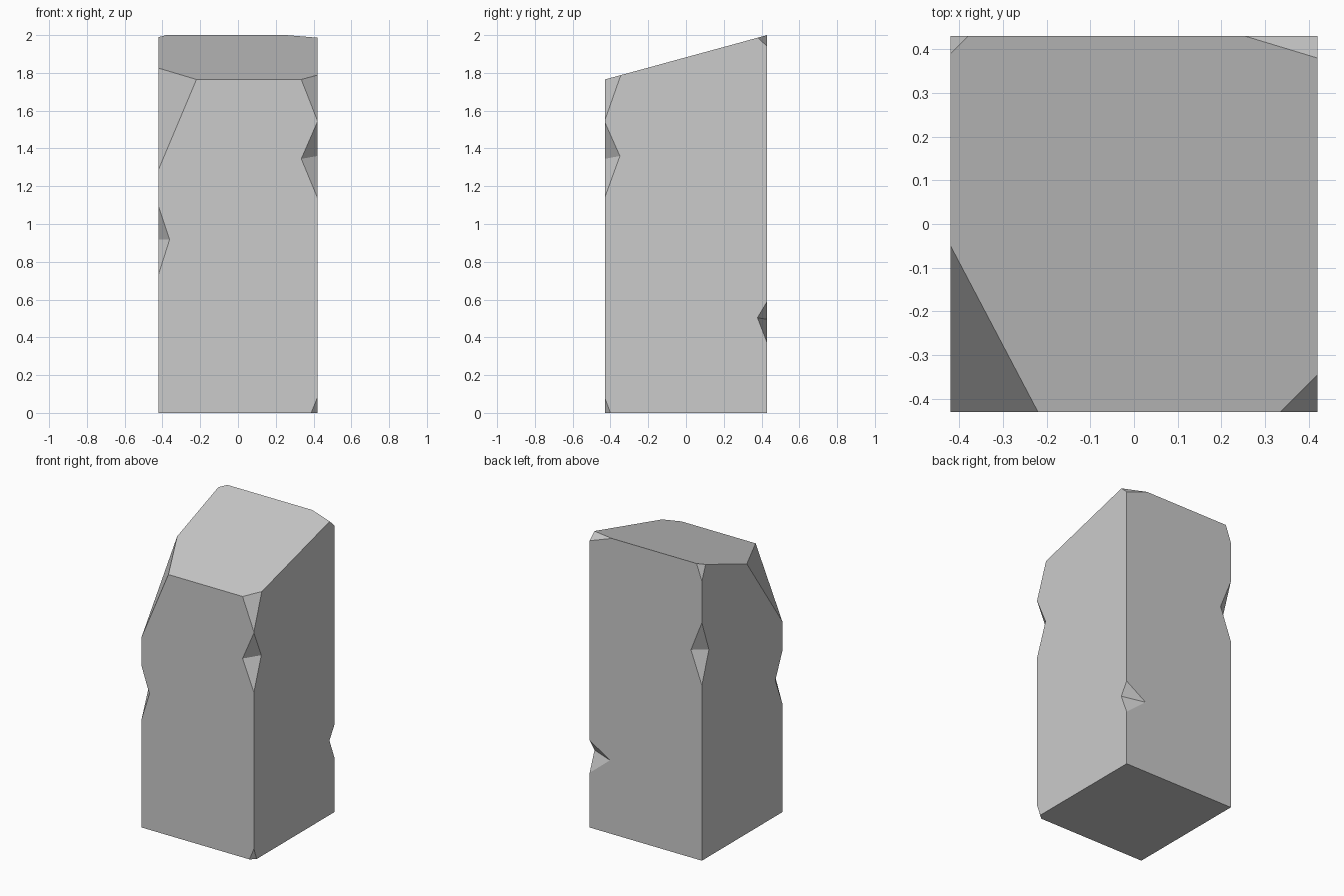
import bpy, bmesh
from mathutils import Vector

if "Cube" in bpy.data.objects:
    bpy.data.objects.remove(bpy.data.objects["Cube"])

X, Y, FRONT_Z, BACK_Z = 0.42, 0.43, 1.765, 2.0


def hull_object(name, points):
    bm = bmesh.new()
    for p in points:
        bm.verts.new(p)
    bmesh.ops.convex_hull(bm, input=bm.verts[:])
    bmesh.ops.dissolve_limit(bm, angle_limit=0.001, verts=bm.verts[:], edges=bm.edges[:])
    bmesh.ops.recalc_face_normals(bm, faces=bm.faces[:])
    mesh = bpy.data.meshes.new(name)
    bm.to_mesh(mesh)
    bm.free()
    obj = bpy.data.objects.new(name, mesh)
    bpy.context.collection.objects.link(obj)
    return obj


def cut(target, points, kept):
    """Subtract a tetrahedron, enlarged about the first `kept` points so it
    pokes out of the stone while its cutting planes stay in place."""
    pts = [Vector(p) for p in points]
    centre = sum(pts[:kept], Vector()) / kept
    tool = hull_object("chip_cutter", [centre + (p - centre) * 1.5 for p in pts])
    tool.hide_render = True
    mod = target.modifiers.new("chip", 'BOOLEAN')
    mod.operation, mod.solver, mod.object = 'DIFFERENCE', 'EXACT', tool
    bpy.context.view_layer.objects.active = target
    bpy.ops.object.modifier_apply(modifier=mod.name)
    bpy.data.objects.remove(tool)


# Block with a top sloping down to the front
stone = hull_object("standing_stone", [
    (x, y, z) for x in (-X, X) for y, top in ((-Y, FRONT_Z), (Y, BACK_Z)) for z in (0, top)])


def top_z(y):
    return FRONT_Z + (BACK_Z - FRONT_Z) * (y + Y) / (2 * Y)


# Broken corners: side signs, x on front/back edge, y on side edge, z down the edge
for sx, sy, px, py, pz in ((-1, -1, -0.22, -0.0115, 1.29),
                           (1, -1, 0.335, -0.345, 1.548),
                           (1, 1, 0.255, 0.38, 1.94),
                           (-1, 1, -0.38, 0.39, 1.89)):
    x, y = sx * X, sy * Y
    cut(stone, [(px, y, top_z(y)), (x, py, top_z(py)), (x, y, pz), (x, y, top_z(y))], 3)
cut(stone, [(0.387, -Y, 0), (X, -0.40, 0), (X, -Y, 0.08), (X, -Y, 0)], 3)

# Edge notches: side signs, (x, z) on front/back, (y, z) on side, lower and upper end
for sx, sy, (px, pz), (qy, qz), low, high in (
        (1, -1, (0.335, 1.345), (-0.35, 1.36), 1.14, 1.54),
        (-1, -1, (-0.362, 0.918), (-0.355, 0.918), 0.735, 1.09),
        (-1, 1, (-0.338, 1.405), (0.355, 1.40), 1.185, 1.61),
        (1, 1, (0.268, 0.495), (0.378, 0.504), 0.37, 0.59)):
    x, y = sx * X, sy * Y
    cut(stone, [(px, y, pz), (x, qy, qz), (x, y, low), (x, y, high)], 2)

# Large front-left break sags a little below the sloping top
spot = Vector((-X, -0.0115, top_z(-0.0115)))
for v in stone.data.vertices:
    if (v.co - spot).length < 0.01:
        v.co = (-X, -0.05, 1.825)
